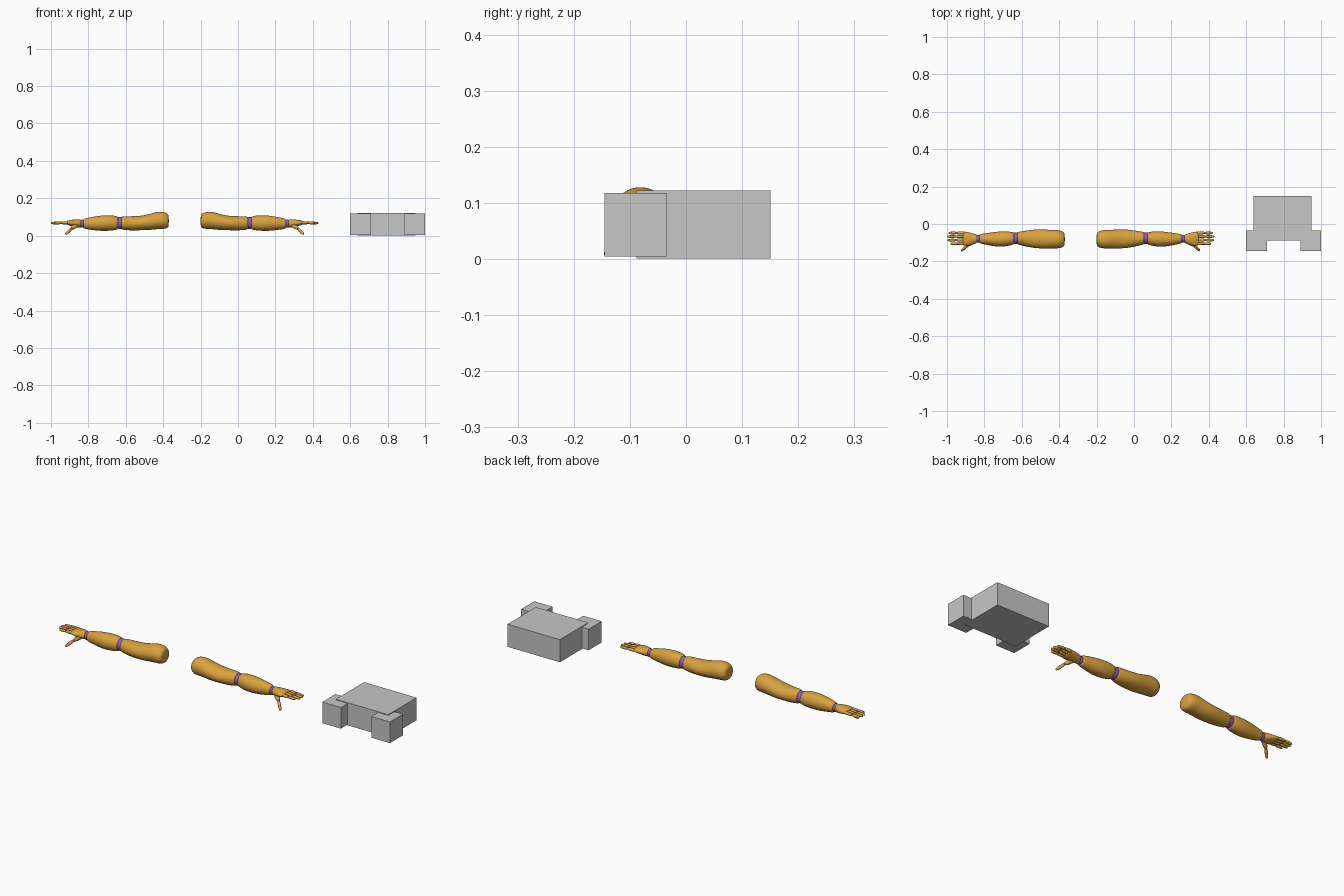
import bpy, bmesh, math
from mathutils import Vector

if "Cube" in bpy.data.objects:
    bpy.data.objects.remove(bpy.data.objects["Cube"])

MIRROR_X = -0.285  # plane halfway between the two arms


def material(name, rgb):
    m = bpy.data.materials.new(name)
    m.diffuse_color = (*rgb, 1)
    m.use_nodes = True
    m.node_tree.nodes["Principled BSDF"].inputs["Base Color"].default_value = m.diffuse_color
    return m


GOLD = material("golden armour", (0.69, 0.36, 0.05))
PURPLE = material("purple joint", (0.30, 0.11, 0.52))
GREY = material("plain grey", (0.57, 0.57, 0.57))


def finish(bm, name, mat, smooth=0):
    bmesh.ops.recalc_face_normals(bm, faces=bm.faces)
    mesh = bpy.data.meshes.new(name)
    bm.to_mesh(mesh)
    bm.free()
    mesh.materials.append(mat)
    obj = bpy.data.objects.new(name, mesh)
    bpy.context.collection.objects.link(obj)
    if smooth:
        for p in mesh.polygons:
            p.use_smooth = True
        sub = obj.modifiers.new("rounding", 'SUBSURF')
        sub.levels = sub.render_levels = smooth
    return obj


def box(name, x0, x1, y0, y1, z0, z1):
    bm = bmesh.new()
    bmesh.ops.create_cube(bm, size=1)
    for v in bm.verts:
        v.co = ((x0 + x1) / 2 + v.co.x * (x1 - x0),
                (y0 + y1) / 2 + v.co.y * (y1 - y0),
                (z0 + z1) / 2 + v.co.z * (z1 - z0))
    finish(bm, name, GREY)


def skin(name, rings, mat, side, smooth):
    """Bridge rings of points; side -1 mirrors the part to the other arm."""
    bm = bmesh.new()
    loops = []
    for ring in rings:
        loops.append([bm.verts.new((MIRROR_X + side * (p.x - MIRROR_X), p.y, p.z)) for p in ring])
    n = len(loops[0])
    for a, b in zip(loops, loops[1:]):
        for i in range(n):
            j = (i + 1) % n
            bm.faces.new((a[i], a[j], b[j], b[i]))
    bm.faces.new(loops[0])
    bm.faces.new(loops[-1])
    finish(bm, name, mat, smooth)


def limb(name, sections, mat, side, n=16):
    """Elliptical sections along x: (x, y, z, half width, half height)."""
    rings = [[Vector((x, y + 1.02 * ry * math.cos(i * math.tau / n),
                      z + 1.02 * rz * math.sin(i * math.tau / n))) for i in range(n)]
             for x, y, z, ry, rz in sections]
    skin(name, rings, mat, side, 2)


def rod(name, start, end, r0, r1, mat, side, n=8):
    """Rounded tapering rod between two points."""
    start, end = Vector(start), Vector(end)
    d = end - start
    u = d.cross(Vector((0, 0, 1))).normalized()
    w = u.cross(d).normalized()
    rings = []
    for t, k in ((0, .55), (.1, 1), (.5, 1.05), (.88, 1), (1, .55)):
        r = (r0 + (r1 - r0) * t) * k * 1.06
        rings.append([start + d * t + u * r * math.cos(i * math.tau / n)
                      + w * r * math.sin(i * math.tau / n) for i in range(n)])
    skin(name, rings, mat, side, 1)


for side, label in ((1, "right"), (-1, "left")):
    # Upper arm with a swollen shoulder
    limb(label + "_upper_arm", [
        (-.200, -.082, .078, .024, .022), (-.197, -.082, .079, .037, .036),
        (-.180, -.082, .081, .047, .045), (-.150, -.081, .083, .050, .047),
        (-.115, -.081, .077, .050, .045), (-.080, -.080, .070, .051, .041),
        (-.040, -.079, .067, .050, .038), (.000, -.078, .066, .044, .038),
        (.035, -.077, .067, .037, .037), (.053, -.076, .068, .033, .034),
        (.055, -.076, .068, .025, .026)], GOLD, side)
    # Elbow joint
    limb(label + "_elbow", [
        (.035, -.076, .068, .024, .024), (.048, -.076, .068, .030, .031),
        (.063, -.076, .068, .031, .032), (.080, -.076, .068, .029, .030),
        (.090, -.076, .068, .022, .022)], PURPLE, side)
    # Forearm
    limb(label + "_forearm", [
        (.070, -.077, .068, .026, .028), (.073, -.077, .068, .034, .036),
        (.105, -.079, .068, .039, .041), (.145, -.081, .067, .042, .042),
        (.185, -.081, .066, .037, .039), (.225, -.080, .065, .030, .032),
        (.255, -.079, .064, .025, .027), (.258, -.079, .064, .018, .019)], GOLD, side)
    # Wrist joint
    limb(label + "_wrist", [
        (.245, -.079, .064, .015, .015), (.255, -.079, .064, .021, .022),
        (.272, -.079, .064, .021, .022), (.285, -.079, .064, .014, .014)], PURPLE, side)
    # Palm
    limb(label + "_palm", [
        (.267, -.079, .065, .015, .015), (.270, -.079, .065, .023, .022),
        (.295, -.080, .066, .031, .021), (.320, -.080, .068, .038, .017),
        (.342, -.078, .069, .038, .012), (.346, -.078, .069, .032, .007)], GOLD, side)
    # Four fingers, each with a purple knuckle between two gold pieces
    for k, (y, tip) in enumerate(((-.048, .422), (-.067, .430), (-.086, .428), (-.105, .412))):
        mid = .338 + (tip - .338) * .48
        name = f"{label}_finger_{k + 1}"
        rod(name + "_base", (.335, y, .069), (mid, y, .069), .0085, .0080, GOLD, side)
        rod(name + "_knuckle", (mid - .008, y, .069), (mid + .008, y, .069), .0062, .0062, PURPLE, side)
        rod(name + "_tip", (mid + .001, y, .069), (tip, y, .067), .0080, .0065, GOLD, side)
    # Thumb reaching forward and down
    rod(label + "_thumb_root", (.288, -.092, .061), (.322, -.115, .036), .014, .009, GOLD, side)
    rod(label + "_thumb_knuckle", (.316, -.111, .040), (.328, -.121, .031), .0068, .0068, PURPLE, side)
    rod(label + "_thumb_tip", (.322, -.116, .036), (.352, -.144, .007), .0085, .0068, GOLD, side)

# Block body with two corner blocks
box("main_block", .64, .95, -.088, .151, .001, .122)
box("left_corner_block", .60, .71, -.145, -.034, .005, .118)
box("right_corner_block", .89, 1.0, -.145, -.034, .005, .118)
